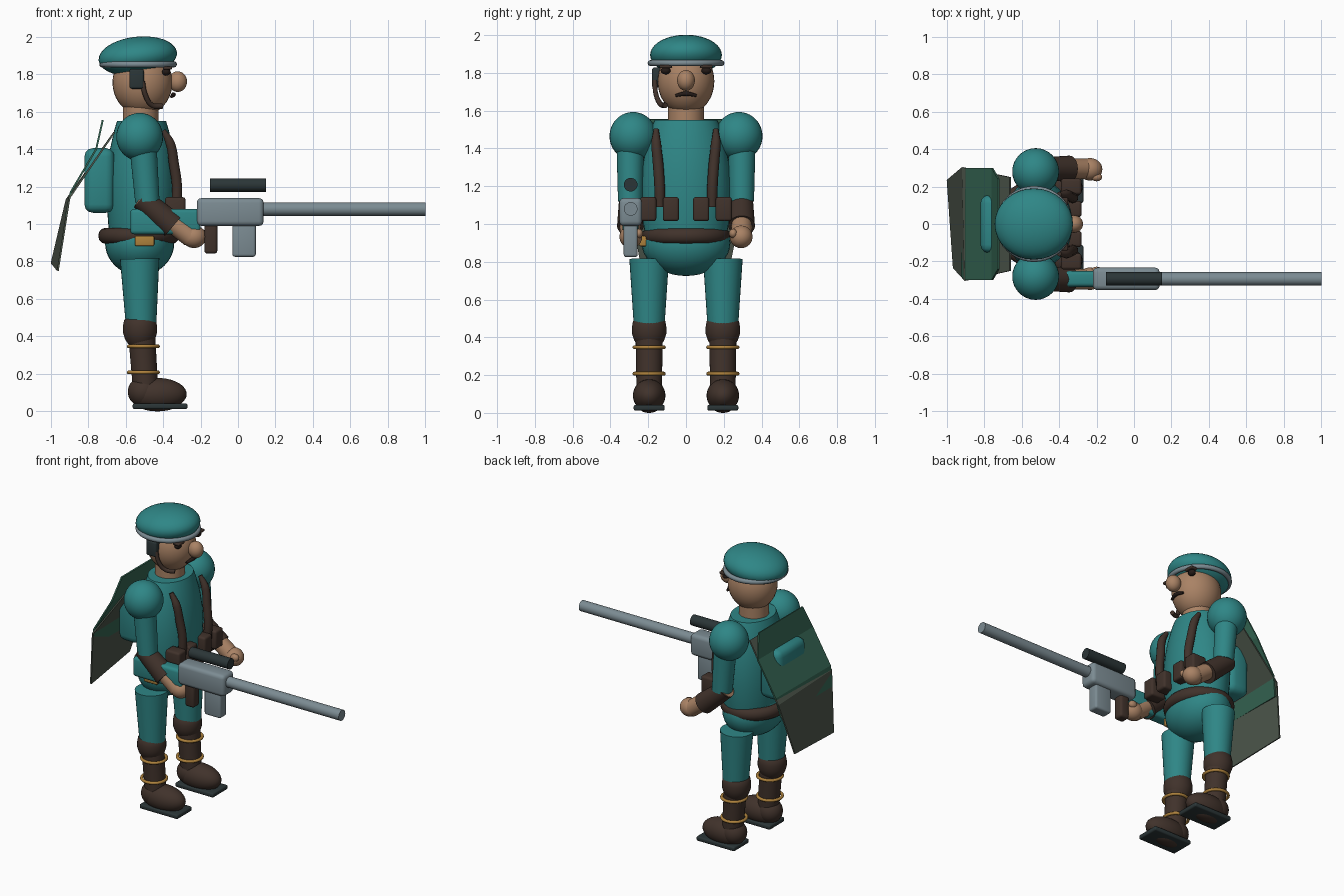
import bpy, bmesh, math
from mathutils import Vector, Matrix

if "Cube" in bpy.data.objects:
    bpy.data.objects.remove(bpy.data.objects["Cube"])


def material(name, rgb):
    m = bpy.data.materials.new(name)
    m.diffuse_color = (*rgb, 1)
    m.use_nodes = True
    m.node_tree.nodes["Principled BSDF"].inputs["Base Color"].default_value = m.diffuse_color
    return m


TEAL = material("teal cloth", (0.028, 0.24, 0.24))
BROWN = material("brown leather", (0.052, 0.032, 0.024))
SKIN = material("skin", (0.40, 0.225, 0.13))
STEEL = material("grey steel", (0.20, 0.26, 0.29))
SLATE = material("dark slate", (0.024, 0.036, 0.038))
GOLD = material("gold", (0.42, 0.22, 0.045))
GREEN = material("cape green", (0.035, 0.13, 0.085))
OLIVE = material("cape grey green", (0.075, 0.095, 0.072))
DARK = material("dark hair", (0.018, 0.011, 0.009))


def finish(name, bm, mat, smooth=True):
    bmesh.ops.recalc_face_normals(bm, faces=bm.faces)
    me = bpy.data.meshes.new(name)
    bm.to_mesh(me)
    bm.free()
    me.materials.append(mat)
    ob = bpy.data.objects.new(name, me)
    bpy.context.collection.objects.link(ob)
    if smooth:
        bpy.ops.object.select_all(action='DESELECT')
        ob.select_set(True)
        bpy.context.view_layer.objects.active = ob
        bpy.ops.object.shade_smooth_by_angle(angle=math.radians(40))
    return ob


def ball(name, loc, radii, mat, tilt=0):
    bm = bmesh.new()
    bmesh.ops.create_uvsphere(bm, u_segments=32, v_segments=20, radius=1)
    bm.transform(Matrix.Translation(loc) @ Matrix.Rotation(tilt, 4, 'Y') @ Matrix.Diagonal((*radii, 1)))
    return finish(name, bm, mat)


def rod(name, a, b, r1, r2, mat):
    a, b = Vector(a), Vector(b)
    bm = bmesh.new()
    bmesh.ops.create_cone(bm, cap_ends=True, segments=32, radius1=r1, radius2=r2, depth=(b - a).length)
    turn = (b - a).to_track_quat('Z', 'Y').to_matrix().to_4x4()
    bm.transform(Matrix.Translation((a + b) / 2) @ turn)
    return finish(name, bm, mat)


def box(name, lo, hi, mat, bevel=0.02):
    lo, hi = Vector(lo), Vector(hi)
    bm = bmesh.new()
    bmesh.ops.create_cube(bm, size=1)
    bm.transform(Matrix.Translation((lo + hi) / 2) @ Matrix.Diagonal((*(hi - lo), 1)))
    if bevel:
        bmesh.ops.bevel(bm, geom=bm.edges[:], offset=bevel, segments=3, profile=0.5, affect='EDGES')
    return finish(name, bm, mat)


def ring(name, loc, rx, ry, tube_r, tube_z, mat):
    # elliptical hoop lying flat
    bm = bmesh.new()
    n, k = 40, 12
    rows = []
    for i in range(n):
        a = math.tau * i / n
        row = []
        for j in range(k):
            t = math.tau * j / k
            d = tube_r * math.cos(t)
            row.append(bm.verts.new((loc[0] + (rx + d) * math.cos(a), loc[1] + (ry + d) * math.sin(a),
                                     loc[2] + tube_z * math.sin(t))))
        rows.append(row)
    for i in range(n):
        for j in range(k):
            p, q = rows[i], rows[(i + 1) % n]
            bm.faces.new((p[j], q[j], q[(j + 1) % k], p[(j + 1) % k]))
    return finish(name, bm, mat)


def lathe(name, x, rx, ry, profile, mat):
    # profile holds (height, scale) pairs
    bm = bmesh.new()
    n = 40
    rows = [[bm.verts.new((x + rx * s * math.cos(math.tau * i / n), ry * s * math.sin(math.tau * i / n), z))
             for i in range(n)] for z, s in profile]
    for p, q in zip(rows, rows[1:]):
        for i in range(n):
            bm.faces.new((p[i], p[(i + 1) % n], q[(i + 1) % n], q[i]))
    bm.faces.new(rows[0])
    bm.faces.new(rows[-1])
    return finish(name, bm, mat)


def tube(name, points, mat):
    # points hold x, y, z, radius
    cu = bpy.data.curves.new(name, 'CURVE')
    cu.dimensions = '3D'
    cu.bevel_depth = 1
    cu.bevel_resolution = 3
    cu.use_fill_caps = True
    sp = cu.splines.new('BEZIER')
    sp.bezier_points.add(len(points) - 1)
    for bp, p in zip(sp.bezier_points, points):
        bp.co = p[:3]
        bp.radius = p[3]
        bp.handle_left_type = bp.handle_right_type = 'AUTO'
    cu.materials.append(mat)
    ob = bpy.data.objects.new(name, cu)
    bpy.context.collection.objects.link(ob)
    return ob


def sheet(name, rows, mat):
    # rows hold (x, z) at the +y edge, (x, z) at the -y edge, half width
    bm = bmesh.new()
    grid = [[bm.verts.new((x1, w, z1)), bm.verts.new((x2, -w, z2))] for x1, z1, x2, z2, w in rows]
    for p, q in zip(grid, grid[1:]):
        bm.faces.new((p[0], p[1], q[1], q[0]))
    ob = finish(name, bm, mat, smooth=False)
    so = ob.modifiers.new("thickness", 'SOLIDIFY')
    so.thickness = 0.01
    so.offset = 0
    return ob


# head and face
ball("head", (-0.51, 0, 1.755), (0.16, 0.15, 0.175), SKIN)
rod("neck", (-0.52, 0, 1.5), (-0.52, 0, 1.68), 0.095, 0.095, SKIN)
ball("nose", (-0.322, 0, 1.76), (0.05, 0.047, 0.055), SKIN)
tube("moustache", [(-0.355, -0.055, 1.68, 0.008), (-0.345, 0, 1.69, 0.013), (-0.355, 0.055, 1.68, 0.008)], DARK)
for s, side in ((-1, "right"), (1, "left")):
    ball(side + "_eye", (-0.383, s * 0.108, 1.812), (0.022, 0.026, 0.02), DARK)
    box(side + "_brow", (-0.4, s * 0.108 - 0.033, 1.825), (-0.352, s * 0.108 + 0.033, 1.842), BROWN, 0.006)

# beret with headset
ball("beret", (-0.535, 0, 1.895), (0.21, 0.19, 0.105), TEAL, math.radians(-6))
ring("beret_band", (-0.533, 0, 1.852), 0.192, 0.188, 0.015, 0.016, STEEL)
box("earpiece", (-0.58, -0.18, 1.722), (-0.502, -0.125, 1.828), SLATE, 0.012)
tube("microphone_boom", [(-0.51, -0.165, 1.76, 0.013), (-0.495, -0.16, 1.69, 0.013),
                         (-0.46, -0.135, 1.635, 0.014), (-0.405, -0.11, 1.628, 0.015)], BROWN)

# body
lathe("torso", -0.515, 0.187, 0.238, [(0.9, 0.88), (1.0, 0.95), (1.1, 0.99), (1.2, 1.0), (1.3, 0.97),
                                      (1.4, 0.9), (1.5, 0.78), (1.55, 0.7)], TEAL)
ball("pelvis", (-0.525, 0, 0.9), (0.185, 0.235, 0.175), TEAL)
ring("belt", (-0.53, 0, 0.937), 0.18, 0.197, 0.036, 0.042, BROWN)
box("belt_clasp", (-0.55, -0.248, 0.882), (-0.447, -0.2, 0.936), GOLD, 0.008)
box("backpack", (-0.82, -0.155, 1.06), (-0.66, 0.155, 1.405), TEAL, 0.045)
for s, side in ((-1, "right"), (1, "left")):
    tube(side + "_strap", [(-0.40, s * 0.158, 1.5, 0.014), (-0.362, s * 0.158, 1.43, 0.026),
                           (-0.342, s * 0.148, 1.32, 0.028), (-0.326, s * 0.14, 1.2, 0.028),
                           (-0.33, s * 0.138, 1.09, 0.028)], BROWN)
    for k, y in (("inner", 0.08), ("outer", 0.2)):
        box(f"{side}_{k}_pouch", (-0.39, s * y - 0.043, 1.015), (-0.28, s * y + 0.043, 1.143), BROWN, 0.015)

# two layered cape panels
sheet("cape_outer", [(-0.66, 1.49, -0.66, 1.49, 0.25), (-0.915, 1.13, -0.9, 1.14, 0.303),
                     (-0.995, 0.79, -0.962, 0.75, 0.235)], OLIVE)
sheet("cape_inner", [(-0.722, 1.555, -0.722, 1.555, 0.24), (-0.757, 1.4, -0.757, 1.4, 0.3),
                     (-0.893, 1.17, -0.893, 1.17, 0.3), (-0.92, 1.04, -0.92, 1.04, 0.28)], GREEN)

# arms
for s, side in ((-1, "right"), (1, "left")):
    y = s * 0.295
    ball(side + "_shoulder", (-0.525, s * 0.28, 1.465), (0.125, 0.125, 0.128), TEAL)
    rod(side + "_upper_arm", (-0.484, y, 1.12), (-0.508, y, 1.43), 0.065, 0.073, TEAL)
    rod(side + "_forearm", (-0.525, y, 1.135), (-0.25, y, 0.93), 0.05, 0.055, SKIN)
    rod(side + "_gauntlet", (-0.517, y, 1.135), (-0.345, y, 0.99), 0.059, 0.07, BROWN)
    ball(side + "_hand", (-0.235, s * 0.292, 0.932), (0.066, 0.06, 0.06), SKIN)
    ball(side + "_thumb", (-0.2, s * 0.25, 0.95), (0.03, 0.022, 0.025), SKIN)

# legs
for s, side in ((-1, "right"), (1, "left")):
    y = s * 0.195
    rod(side + "_thigh", (-0.517, y, 0.44), (-0.525, y, 0.815), 0.08, 0.105, TEAL)
    lathe(side + "_knee_cuff", -0.523, 0.091, 0.091, [(0.36, 0.7), (0.385, 0.88), (0.42, 1.0), (0.455, 1.0),
                                                      (0.485, 0.94), (0.497, 0.82)], BROWN).location.y = y
    rod(side + "_shin", (-0.492, y, 0.1), (-0.515, y, 0.42), 0.067, 0.072, BROWN)
    for k, z in (("lower", 0.208), ("upper", 0.347)):
        ring(f"{side}_{k}_strap_ring", (-0.505, y, z), 0.078, 0.078, 0.01, 0.01, GOLD)
    ball(side + "_boot", (-0.43, y, 0.092), (0.156, 0.086, 0.086), BROWN)
    ball(side + "_heel", (-0.505, y, 0.105), (0.083, 0.08, 0.08), BROWN)
    box(side + "_sole", (-0.562, y - 0.082, 0.012), (-0.27, y + 0.082, 0.043), SLATE, 0.01)
    ball(side + "_instep", (-0.43, y, 0.04), (0.11, 0.06, 0.04), BROWN)

# rifle
GY = -0.293
box("rifle_stock", (-0.575, GY - 0.042, 0.945), (-0.2, GY + 0.042, 1.08), TEAL, 0.02)
box("rifle_body", (-0.22, GY - 0.06, 0.99), (0.137, GY + 0.06, 1.138), STEEL, 0.025)
box("magazine", (-0.03, GY - 0.037, 0.825), (0.095, GY + 0.037, 1.02), STEEL, 0.014)
box("rifle_grip", (-0.18, GY - 0.035, 0.842), (-0.11, GY + 0.035, 1.02), BROWN, 0.016)
rod("barrel", (0.1, GY, 1.08), (1.0, GY, 1.08), 0.036, 0.036, STEEL)
rod("scope", (-0.15, GY, 1.208), (0.15, GY, 1.208), 0.036, 0.036, SLATE)
